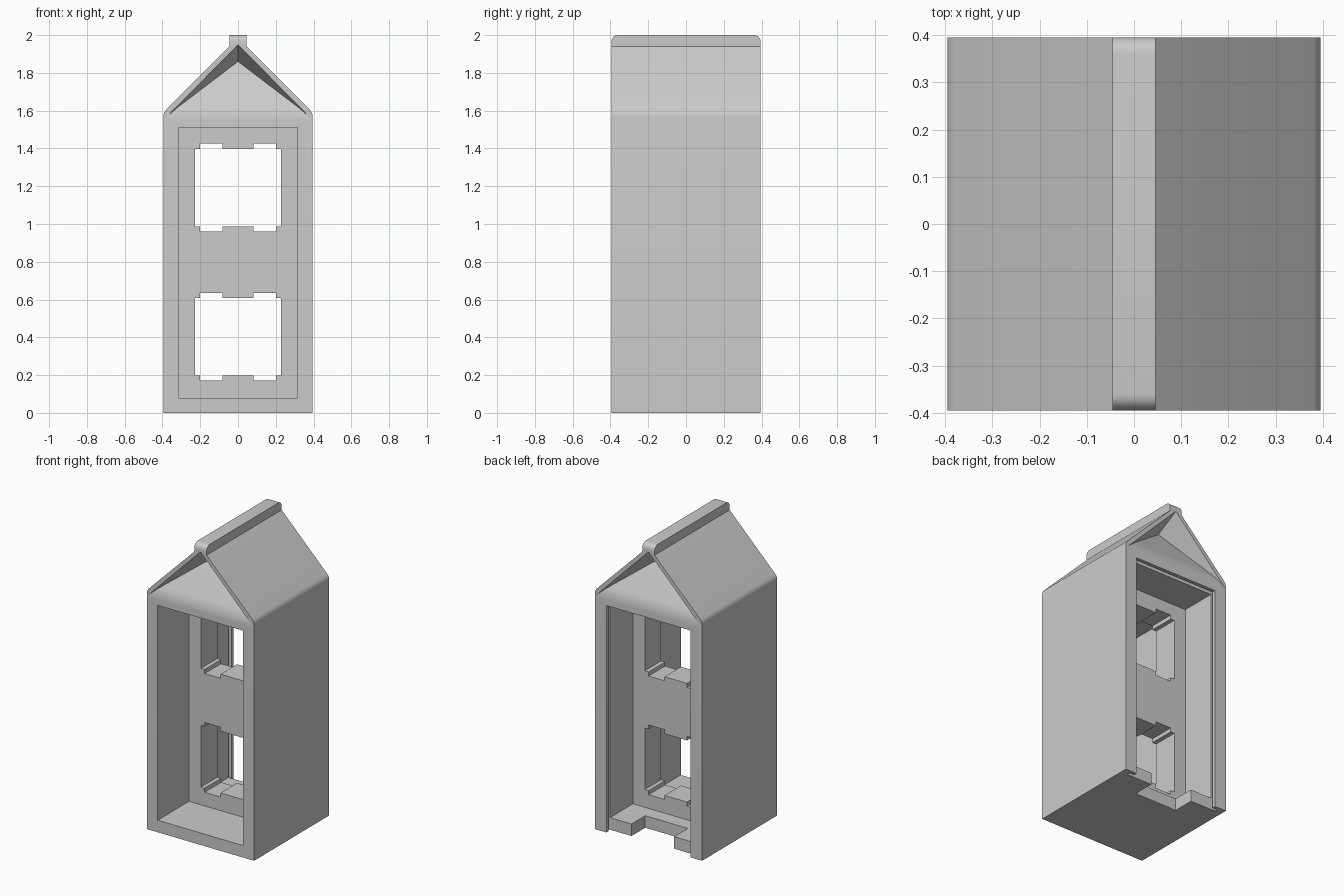
import bpy, bmesh, math

if "Cube" in bpy.data.objects:
    bpy.data.objects.remove(bpy.data.objects["Cube"], do_unlink=True)

HALF = 0.395          # half width and half depth of the body
EAVE, RIDGE, TOP = 1.59, 1.94, 2.0

grey = bpy.data.materials.new("light_grey")
grey.use_nodes = True
colour = (0.6, 0.6, 0.6, 1)
grey.diffuse_color = colour
grey.node_tree.nodes["Principled BSDF"].inputs["Base Color"].default_value = colour


def finish(name, bm):
    bmesh.ops.recalc_face_normals(bm, faces=bm.faces[:])
    mesh = bpy.data.meshes.new(name)
    bm.to_mesh(mesh)
    bm.free()
    mesh.materials.append(grey)
    obj = bpy.data.objects.new(name, mesh)
    bpy.context.collection.objects.link(obj)
    return obj


def prism(points, y0, y1):
    """Extrude an (x, z) outline along y."""
    bm = bmesh.new()
    face = bm.faces.new([bm.verts.new((x, y0, z)) for x, z in points])
    new = bmesh.ops.extrude_face_region(bm, geom=[face])["geom"]
    verts = [v for v in new if isinstance(v, bmesh.types.BMVert)]
    bmesh.ops.translate(bm, verts=verts, vec=(0, y1 - y0, 0))
    return bm


def box(half_x, y0, y1, z0, z1):
    return prism([(-half_x, z0), (half_x, z0), (half_x, z1), (-half_x, z1)], y0, y1)


def mirrored(right_side):
    return right_side + [(-x, z) for x, z in reversed(right_side)]


# Body: gabled block with a ridge fin
bm = prism(mirrored([(HALF, 0), (HALF, EAVE), (0.045, RIDGE), (0.045, TOP)]), -HALF, HALF)


def edges_where(test):
    return [e for e in bm.edges if all(test(v.co) for v in e.verts)]


# Rounded eaves and rounded fin ends
for side in (-1, 1):
    bmesh.ops.bevel(bm, geom=edges_where(lambda c: abs(c.z - EAVE) < 1e-4 and c.x * side > 0.3),
                    offset=0.02, segments=4, profile=0.5, affect='EDGES')
    bmesh.ops.bevel(bm, geom=edges_where(lambda c: abs(c.z - TOP) < 1e-4 and abs(c.y - side * HALF) < 1e-4),
                    offset=0.035, segments=6, profile=0.5, affect='EDGES')
body = finish("carton_house_body", bm)


def carve(bm):
    cutter = finish("cutter", bm)
    cutter.hide_render = True
    mod = body.modifiers.new("carve", 'BOOLEAN')
    mod.operation, mod.solver, mod.object = 'DIFFERENCE', 'EXACT', cutter
    bpy.context.view_layer.objects.active = body
    bpy.ops.object.modifier_apply(modifier=mod.name)
    bpy.data.objects.remove(cutter, do_unlink=True)


# Folded gable pocket: rounded sloping flap below two slanting side planes
def gable_pocket(side):
    def width(y, z):
        return 0.355 - 0.538 * (y + HALF) - 0.986 * (z - EAVE)

    tilt = math.atan2(0.165, 0.27)
    radius = 0.18
    base = EAVE - radius * math.tan(tilt / 2)
    flap = []
    for i in range(9):
        a = tilt * i / 8
        flap.append((-HALF - 0.0005 + radius * (1 - math.cos(a)), base + radius * math.sin(a)))
    bm = bmesh.new()

    def vert(x, y, z):
        return bm.verts.new((x, side * y, z))

    tip = vert(0, -0.23, 1.86)
    front_y = -0.5
    peak = vert(0, front_y, EAVE + (0.355 - 0.538 * (front_y + HALF)) / 0.986)
    rows = [(front_y, base)] + flap
    left = [vert(-width(y, z), y, z) for y, z in rows]
    right = [vert(width(y, z), y, z) for y, z in rows]
    for i in range(len(rows) - 1):
        bm.faces.new([left[i], right[i], right[i + 1], left[i + 1]])
    bm.faces.new([left[-1], right[-1], tip])
    bm.faces.new([left[0], peak, right[0]])
    bm.faces.new(left + [tip, peak])
    bm.faces.new(right + [tip, peak])
    return bm


for side in (1, -1):
    carve(gable_pocket(side))

# Front recess, rear chamber, door slot with its groove, floor notch
carve(box(0.315, -0.5, -0.065, 0.08, 1.51))
carve(box(0.315, 0.108, 0.36, 0.08, 1.505))
carve(box(0.345, 0.35, 0.372, -0.1, 1.535))
carve(box(0.31, 0.36, 0.5, -0.1, 1.51))
carve(box(0.157, 0.205, 0.36, -0.1, 0.2))

# Two notched windows through the middle wall
for low in (0.198, 0.988):
    high, tab = low + 0.41, 0.027
    upper = [(0.228, high), (0.2, high), (0.2, high + tab), (0.083, high + tab), (0.083, high)]
    lower = [(x, low + high - z) for x, z in reversed(upper)]
    carve(prism(mirrored(lower + upper), -0.1, 0.15))

# Smooth rounded folds, sharp corners
bpy.ops.object.select_all(action='DESELECT')
body.select_set(True)
bpy.context.view_layer.objects.active = body
bpy.ops.object.shade_smooth_by_angle(angle=math.radians(25))
